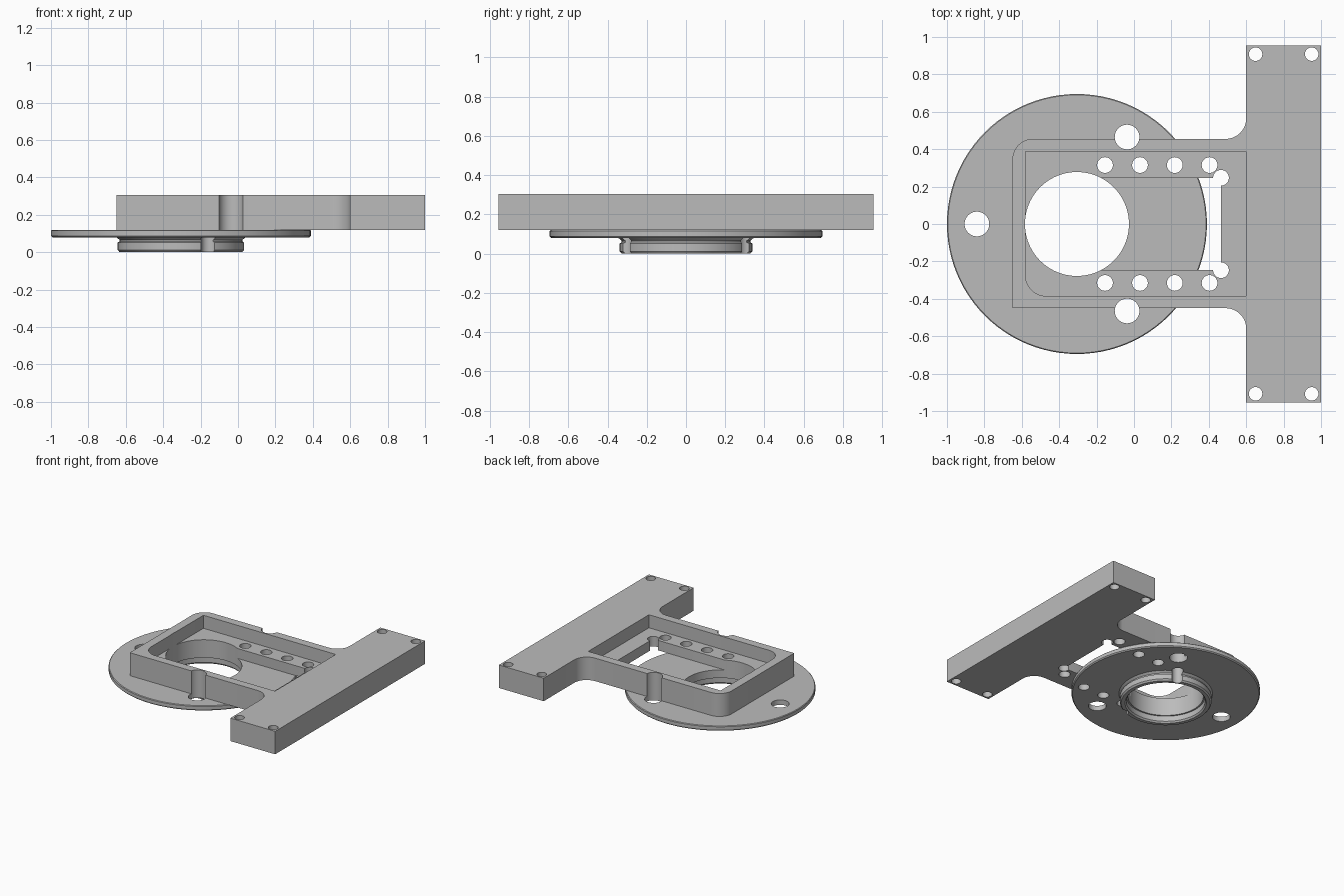
import bpy, bmesh, math
from mathutils import Vector

if "Cube" in bpy.data.objects:
    bpy.data.objects.remove(bpy.data.objects["Cube"], do_unlink=True)

GREY = bpy.data.materials.new("machined_grey")
GREY.use_nodes = True
GREY.diffuse_color = (0.5, 0.5, 0.5, 1)
GREY.node_tree.nodes["Principled BSDF"].inputs["Base Color"].default_value = (0.5, 0.5, 0.5, 1)

AXIS = -0.305      # x of the flange centre
BORE = 0.278       # bore radius
JOINT = 0.12       # height where the bracket sits on the flange
TOP = 0.305


def make_object(name, bm):
    bmesh.ops.recalc_face_normals(bm, faces=bm.faces)
    mesh = bpy.data.meshes.new(name)
    bm.to_mesh(mesh)
    bm.free()
    mesh.materials.append(GREY)
    ob = bpy.data.objects.new(name, mesh)
    bpy.context.collection.objects.link(ob)
    return ob


def rounded(corners, steps=12):
    """Outline from right-angled (x, y, radius) corners."""
    pts = []
    for i, (x, y, r) in enumerate(corners):
        p = Vector((x, y))
        if not r:
            pts.append(p)
            continue
        a = (Vector(corners[i - 1][:2]) - p).normalized() * r
        b = (Vector(corners[(i + 1) % len(corners)][:2]) - p).normalized() * r
        for k in range(steps + 1):
            t = math.pi / 2 * k / steps
            pts.append(p + a + b - b * math.cos(t) - a * math.sin(t))
    return pts


def circle(x, y, r, n=48):
    return [Vector((x + r * math.cos(math.tau * i / n), y + r * math.sin(math.tau * i / n)))
            for i in range(n)]


def prism(name, outline, z0, z1):
    bm = bmesh.new()
    face = bm.faces.new([bm.verts.new((p.x, p.y, z0)) for p in outline])
    top = bmesh.ops.extrude_face_region(bm, geom=[face])["geom"]
    bmesh.ops.translate(bm, vec=(0, 0, z1 - z0),
                        verts=[v for v in top if isinstance(v, bmesh.types.BMVert)])
    return make_object(name, bm)


def cut(ob, outline, z0=-0.1, z1=0.5):
    tool = prism("cutter", outline, z0, z1)
    tool.hide_render = True
    mod = ob.modifiers.new("cut", "BOOLEAN")
    mod.operation, mod.solver, mod.object = "DIFFERENCE", "EXACT", tool
    bpy.context.view_layer.objects.active = ob
    bpy.ops.object.modifier_apply(modifier=mod.name)
    bpy.data.objects.remove(tool, do_unlink=True)


# T-shaped bracket with filleted inner corners and one rounded end corner
bracket = prism("bracket", rounded([
    (-0.65, -0.45, 0), (0.6, -0.45, 0.11), (0.6, -0.955, 0), (1, -0.955, 0),
    (1, 0.955, 0), (0.6, 0.955, 0), (0.6, 0.455, 0.11), (-0.65, 0.455, 0.11)]), JOINT, TOP)

# Pocket open at the top, then the bore and slot through its floor
cut(bracket, rounded([(-0.58, -0.385, 0.11), (0.6, -0.385, 0), (0.6, 0.388, 0),
                      (-0.58, 0.388, 0)]), 0.2)
cut(bracket, circle(AXIS, 0, BORE, 96))
cut(bracket, rounded([(AXIS, -0.245, 0), (0.465, -0.245, 0), (0.465, 0.245, 0),
                      (AXIS, 0.245, 0)]))

# Round flange with a locating ring below, turned from one profile
profile = [(BORE, JOINT), (0.69, JOINT), (0.695, 0.115), (0.695, 0.088), (0.687, 0.08),
           (0.345, 0.08), (0.337, 0.073), (0.328, 0.066), (0.328, 0.058), (0.338, 0.052),
           (0.338, 0.012), (0.328, 0), (0.3, 0), (0.29, 0.012), (0.29, 0.055), (BORE, 0.055)]
bm = bmesh.new()
ring = [bm.verts.new((AXIS + r, 0, z)) for r, z in profile]
edges = [bm.edges.new((ring[i - 1], v)) for i, v in enumerate(ring)]
bmesh.ops.spin(bm, geom=ring + edges, cent=(AXIS, 0, 0), axis=(0, 0, 1),
               angle=math.tau, steps=96, use_merge=True)
bmesh.ops.remove_doubles(bm, verts=bm.verts, dist=0.0001)
flange = make_object("flange", bm)

# Drilled holes, mirrored front to back
for side in (-1, 1):
    cut(bracket, circle(0.465, side * 0.247, 0.042))
    for x in (0.65, 0.95):
        cut(bracket, circle(x, side * 0.908, 0.036))
    for x in (-0.155, 0.032, 0.218, 0.404):
        cut(bracket, circle(x, side * 0.315, 0.042))
        if x < 0.3:
            cut(flange, circle(x, side * 0.315, 0.042))
    for part in (bracket, flange):
        cut(part, circle(-0.037, side * 0.465, 0.066))
cut(flange, circle(-0.84, 0, 0.066))

# Smooth curved walls, keep machined edges sharp
for part in (bracket, flange):
    bpy.ops.object.select_all(action="DESELECT")
    part.select_set(True)
    bpy.context.view_layer.objects.active = part
    bpy.ops.object.shade_smooth_by_angle(angle=math.radians(30))
